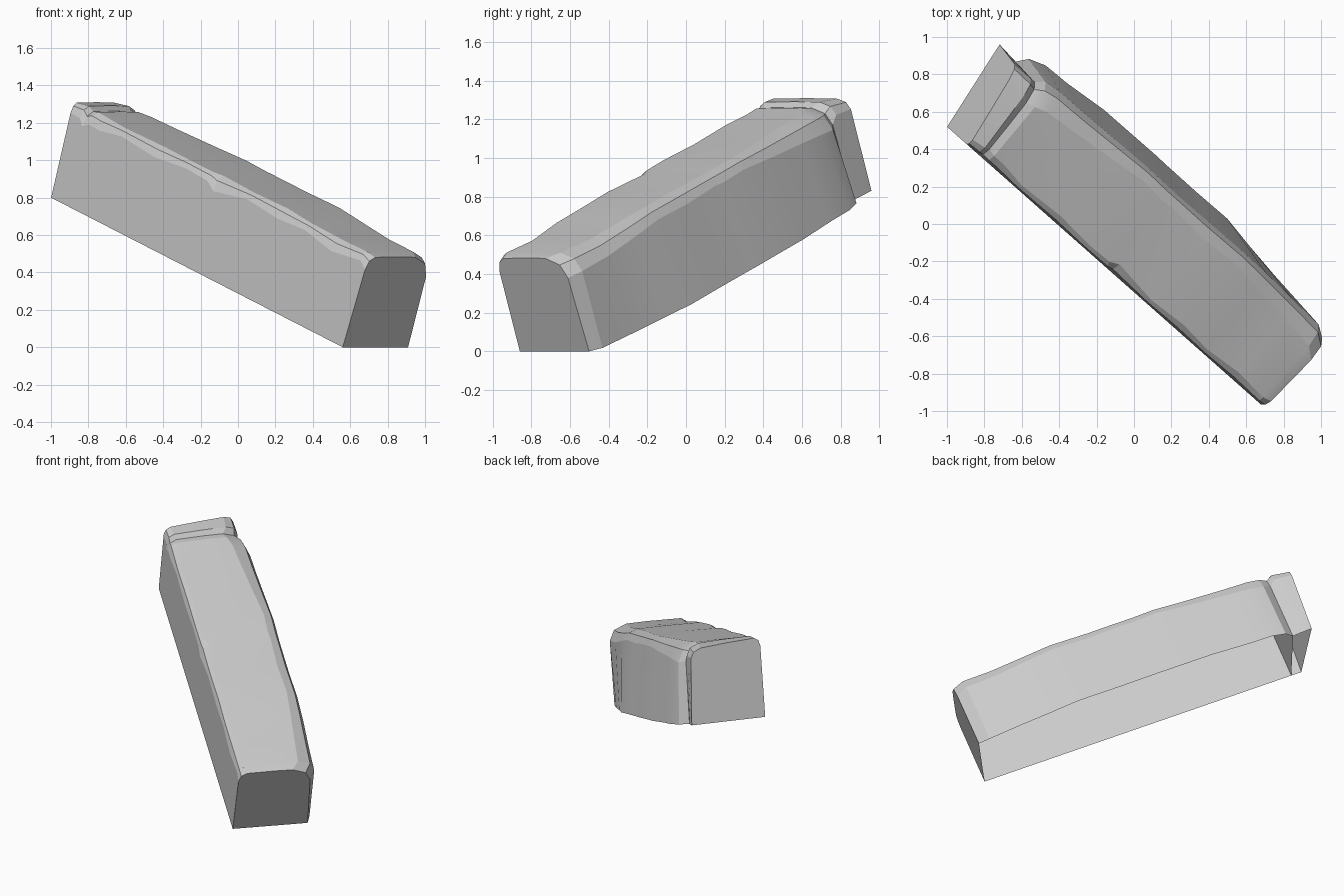
import bpy
import bmesh
import math
import random
from mathutils import Vector

random.seed(4)
cube = bpy.data.objects.get("Cube")
if cube:
    bpy.data.objects.remove(cube, do_unlink=True)

# One flat stone colour
stone = bpy.data.materials.new("pale_grey_stone")
stone.use_nodes = True
colour = (0.6, 0.6, 0.6, 1.0)
stone.diffuse_color = colour
stone.node_tree.nodes["Principled BSDF"].inputs["Base Color"].default_value = colour

# Tilted frame: along the block, across it, and up through its thickness
origin = Vector((0.56, -0.86, 0.0))
along = Vector((-1.56, 1.38, 0.80)).normalized()
across = Vector((1.38, 1.56, 0.0)).normalized()
up = along.cross(across)
if up.z < 0:
    up = -up

# Stations: distance, thickness, near corner wear, far corner wear,
# width at top, width at bottom, skew
STATIONS = [
    (0.00, 0.515, 0.050, 0.090, 0.482, 0.500, -0.045),
    (0.05, 0.528, 0.035, 0.085, 0.525, 0.530, 0.00),
    (0.26, 0.520, 0.050, 0.075, 0.535, 0.565, 0.00),
    (0.48, 0.530, 0.030, 0.065, 0.545, 0.594, 0.00),
    (0.68, 0.538, 0.045, 0.055, 0.548, 0.625, 0.00),
    (0.92, 0.536, 0.030, 0.060, 0.545, 0.622, 0.00),
    (1.16, 0.532, 0.060, 0.050, 0.543, 0.624, 0.00),
    (1.22, 0.533, 0.035, 0.055, 0.545, 0.626, 0.00),
    (1.39, 0.533, 0.030, 0.050, 0.548, 0.625, 0.00),
    (1.62, 0.530, 0.045, 0.065, 0.545, 0.624, 0.00),
    (1.88, 0.528, 0.030, 0.080, 0.540, 0.600, 0.00),
    (2.04, 0.528, 0.050, 0.090, 0.540, 0.595, 0.00),
    (2.12, 0.532, 0.050, 0.100, 0.530, 0.562, 0.03),
    (2.16, 0.520, 0.060, 0.080, 0.490, 0.502, 0.05),
    (2.19, 0.540, 0.050, 0.060, 0.490, 0.508, 0.08),
    (2.23, 0.530, 0.040, 0.050, 0.490, 0.516, 0.17),
]


def section(thick, near, far, top_w, bottom_w):
    """Cross-section with a worn near corner and a wider worn far corner."""
    return [
        (0.0, 0.0),
        (0.0, thick - 1.4 * near),
        (0.3 * near, thick - 0.45 * near),
        (near, thick),
        (top_w * 0.5, thick + 0.003),
        (top_w - 1.4 * far, thick),
        (top_w - 0.4 * far, thick - 0.4 * far),
        (top_w, thick - 1.2 * far),
        (bottom_w, 0.0),
    ]


# Loft the worn block through its stations, leaving the underside open
bm = bmesh.new()
rings = []
for i, (dist, thick, near, far, top_w, bottom_w, skew) in enumerate(STATIONS):
    ring = []
    worn = 2 <= i <= 11
    for j, (b, c) in enumerate(section(thick, near, far, top_w, bottom_w)):
        # Irregular chipping along the upper edges
        shift = random.uniform(-0.02, 0.02) if worn and j in (2, 3, 5, 6) else 0.0
        tip = 0.07 * c if i == len(STATIONS) - 1 else 0.0
        a = dist + skew * b + shift + tip
        # Skewed sections stay level across the slope
        c -= 0.384 * skew * b * (c / thick if skew > 0 else 1.0)
        ring.append(bm.verts.new(origin + along * a + across * b + up * c))
    rings.append(ring)

for r0, r1 in zip(rings, rings[1:]):
    for j in range(len(r0) - 1):
        bm.faces.new((r0[j], r0[j + 1], r1[j + 1], r1[j]))
bm.faces.new(rings[0])
bm.faces.new(rings[-1])
bmesh.ops.recalc_face_normals(bm, faces=bm.faces)

# Inner wall between the long body and the end piece
bm.faces.new([bm.verts.new(v.co) for v in rings[13]])

mesh = bpy.data.meshes.new("stone_block")
bm.to_mesh(mesh)
bm.free()
mesh.materials.append(stone)
block = bpy.data.objects.new("stone_block", mesh)
bpy.context.collection.objects.link(block)

# Soft worn surfaces with crisp edges
bpy.ops.object.select_all(action="DESELECT")
block.select_set(True)
bpy.context.view_layer.objects.active = block
bpy.ops.object.shade_smooth_by_angle(angle=math.radians(15))
